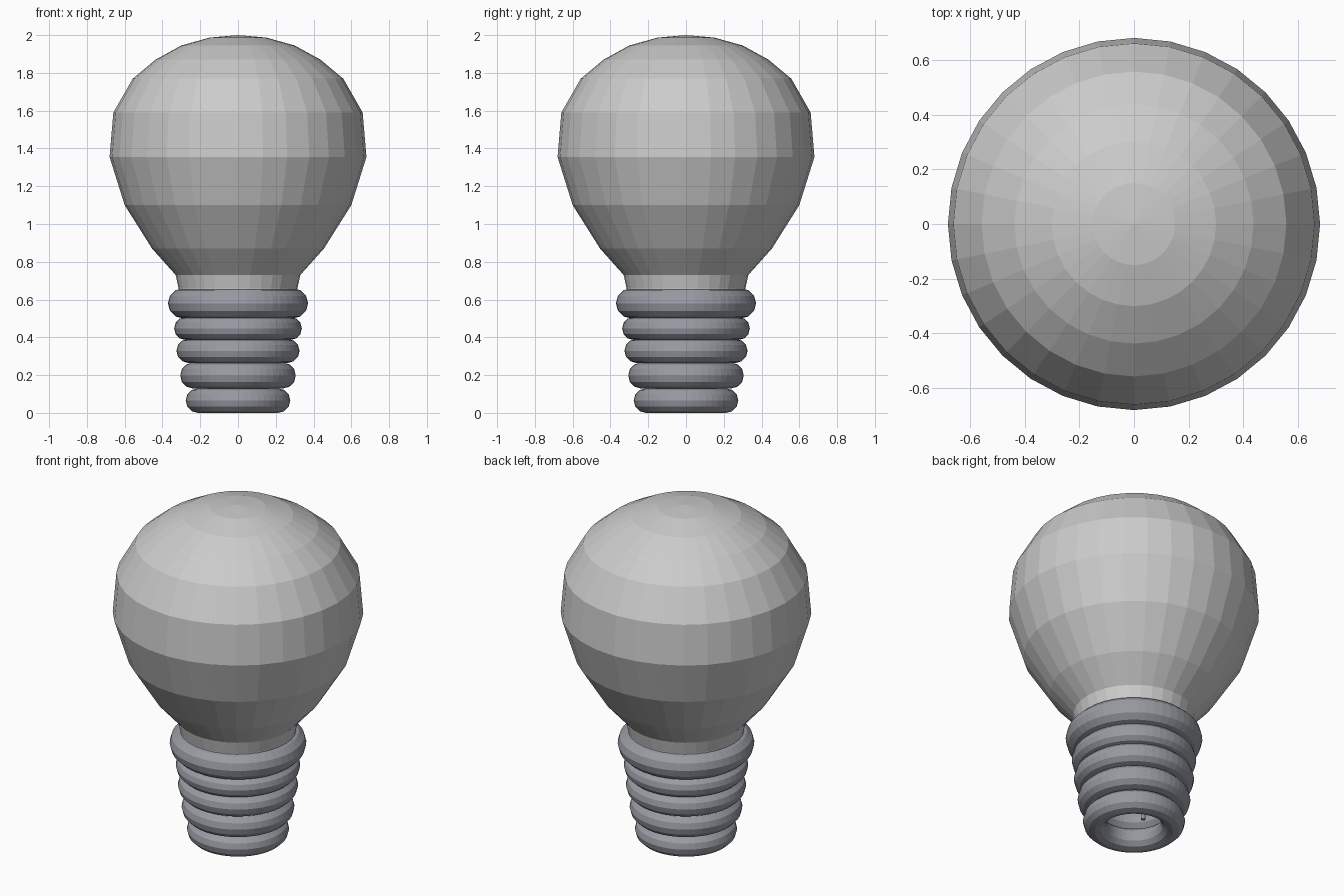
import bpy, bmesh, math

if "Cube" in bpy.data.objects:
    bpy.data.objects.remove(bpy.data.objects["Cube"])

metal = bpy.data.materials.new("dark_metal")
metal.diffuse_color = (0.32, 0.33, 0.37, 1)
metal.use_nodes = True
metal.node_tree.nodes["Principled BSDF"].inputs["Base Color"].default_value = metal.diffuse_color


def lathe(name, profile, steps):
    """Spin an (r, z) profile about the z axis, flat shaded."""
    bm = bmesh.new()
    verts = [bm.verts.new((r, 0, z)) for r, z in profile]
    edges = [bm.edges.new(p) for p in zip(verts, verts[1:])]
    bmesh.ops.spin(bm, geom=verts + edges, cent=(0, 0, 0), axis=(0, 0, 1),
                   angle=math.tau, steps=steps)
    bmesh.ops.remove_doubles(bm, verts=bm.verts, dist=1e-4)
    bmesh.ops.recalc_face_normals(bm, faces=bm.faces)
    me = bpy.data.meshes.new(name)
    bm.to_mesh(me)
    bm.free()
    ob = bpy.data.objects.new(name, me)
    bpy.context.collection.objects.link(ob)
    return ob


# glass bulb, open at the neck
lathe("glass_bulb", [
    (0.31, 0.60), (0.315, 0.66), (0.33, 0.73), (0.455, 0.87), (0.60, 1.10),
    (0.68, 1.355), (0.66, 1.59), (0.557, 1.77), (0.437, 1.87),
    (0.30, 1.945), (0.15, 1.987), (0, 2.0)], 32)

# stacked screw rings: outer radius, bottom, top
rings = [(0.277, 0.0, 0.13), (0.306, 0.13, 0.266), (0.326, 0.264, 0.392),
         (0.338, 0.386, 0.508), (0.371, 0.50, 0.66)]
for i, (outer, lo, hi) in enumerate(rings):
    minor = (hi - lo) / 2
    width = min(minor, 0.065) if i < 4 else minor
    bpy.ops.mesh.primitive_torus_add(
        major_radius=outer - width, minor_radius=width,
        major_segments=48, minor_segments=12, location=(0, 0, (lo + hi) / 2))
    ring = bpy.context.object
    ring.name = f"screw_ring_{i + 1}"
    ring.scale.z = minor / width
    ring.data.materials.append(metal)

# two support wires and the filament joining them
for side, label in ((-1, "left"), (1, "right")):
    bpy.ops.mesh.primitive_cylinder_add(
        vertices=12, radius=0.013, depth=1.0, location=(side * 0.065, 0, 0.60))
    wire = bpy.context.object
    wire.name = f"{label}_wire"
    wire.data.materials.append(metal)

bpy.ops.mesh.primitive_cylinder_add(
    vertices=12, radius=0.01, depth=0.14, location=(0, 0, 1.09),
    rotation=(0, math.pi / 2, 0))
bpy.context.object.name = "filament"
